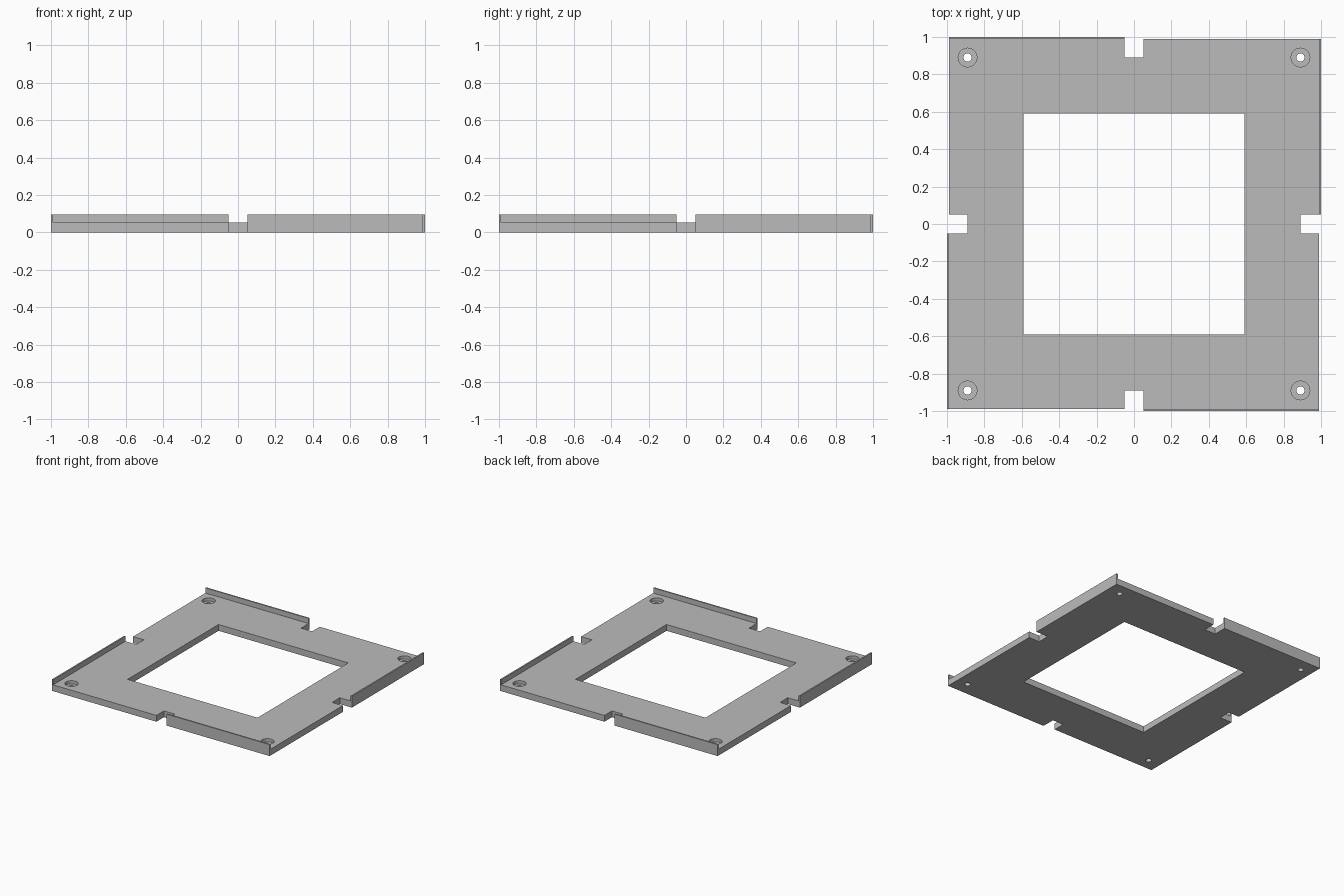
import bpy
import bmesh
from math import pi
from mathutils import Matrix, Vector

cube = bpy.data.objects.get("Cube")
if cube:
    bpy.data.objects.remove(cube, do_unlink=True)

HALF = 0.988       # half width of the plate
PLATE_TOP = 0.052
RIM_TOP = 0.094
WINDOW = 0.59
NOTCH = 0.05       # half width of the edge notches
NOTCH_IN = 0.89
HOLE = 0.89        # offset of the screw holes

grey = bpy.data.materials.new("grey")
grey.use_nodes = True
colour = (0.5, 0.5, 0.5, 1)
grey.diffuse_color = colour
grey.node_tree.nodes["Principled BSDF"].inputs["Base Color"].default_value = colour


def add_box(bm, low, high):
    low, high = Vector(low), Vector(high)
    place = Matrix.Translation((low + high) / 2) @ Matrix.Diagonal((*(high - low), 1))
    bmesh.ops.create_cube(bm, size=1, matrix=place)


def add_cylinder(bm, x, y, radius, low, high):
    bmesh.ops.create_cone(bm, cap_ends=True, segments=32, radius1=radius, radius2=radius,
                          depth=high - low, matrix=Matrix.Translation((x, y, (low + high) / 2)))


def four_ways(bm):
    """Repeat the geometry at each quarter turn around the centre."""
    source = bm.verts[:] + bm.edges[:] + bm.faces[:]
    for turn in range(1, 4):
        copy = bmesh.ops.duplicate(bm, geom=source)["geom"]
        verts = [v for v in copy if isinstance(v, bmesh.types.BMVert)]
        bmesh.ops.rotate(bm, verts=verts, matrix=Matrix.Rotation(turn * pi / 2, 3, "Z"))


def finish(bm, name):
    mesh = bpy.data.meshes.new(name)
    bm.to_mesh(mesh)
    bm.free()
    mesh.materials.append(grey)
    obj = bpy.data.objects.new(name, mesh)
    bpy.context.collection.objects.link(obj)
    return obj


def combine(target, tool, operation):
    mod = target.modifiers.new(operation.lower(), "BOOLEAN")
    mod.operation, mod.solver, mod.object = operation, "EXACT", tool
    bpy.context.view_layer.objects.active = target
    bpy.ops.object.modifier_apply(modifier=mod.name)
    bpy.data.objects.remove(tool, do_unlink=True)


# Square plate
bm = bmesh.new()
add_box(bm, (-HALF, -HALF, 0), (HALF, HALF, PLATE_TOP))
frame = finish(bm, "frame_plate")

# Edge notches and through holes
bm = bmesh.new()
add_box(bm, (-NOTCH, -1.1, -0.1), (NOTCH, -NOTCH_IN, 0.2))
add_cylinder(bm, HOLE, -HOLE, 0.022, -0.1, 0.2)
four_ways(bm)
add_box(bm, (-WINDOW, -WINDOW, -0.1), (WINDOW, WINDOW, 0.2))
combine(frame, finish(bm, "opening_cutter"), "DIFFERENCE")

# Counterbores around the holes
bm = bmesh.new()
add_cylinder(bm, HOLE, -HOLE, 0.05, 0.026, 0.2)
four_ways(bm)
combine(frame, finish(bm, "counterbore_cutter"), "DIFFERENCE")

# Thin raised rim along one half of every side
bm = bmesh.new()
add_box(bm, (NOTCH, -1, 0), (HALF, -HALF, RIM_TOP))
four_ways(bm)
combine(frame, finish(bm, "half_rims"), "UNION")

# Smooth hole walls, sharp plate edges
bpy.ops.object.select_all(action="DESELECT")
frame.select_set(True)
bpy.context.view_layer.objects.active = frame
bpy.ops.object.shade_smooth_by_angle(angle=pi / 6)
